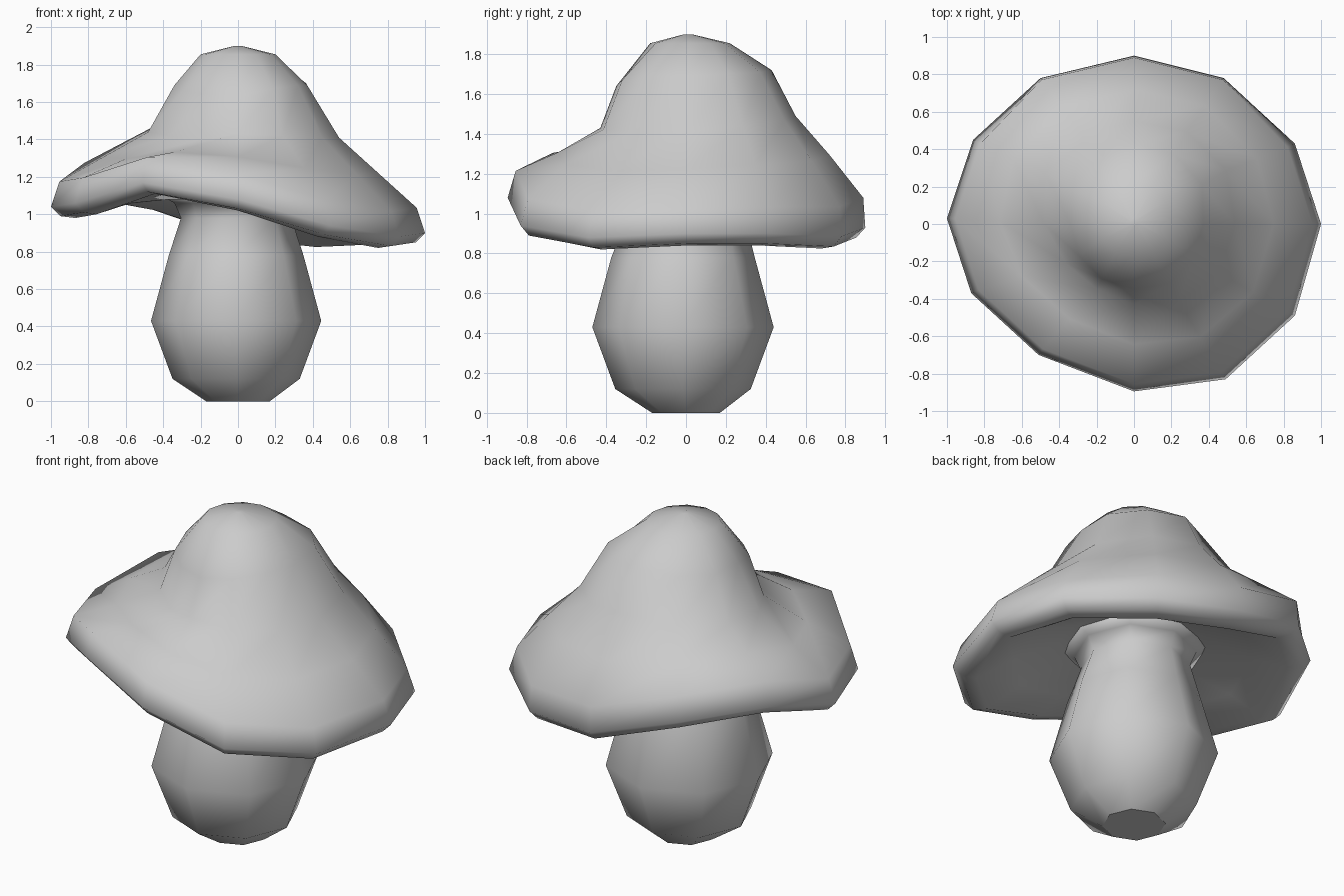
import bpy, bmesh
from math import cos, sin, tau

if "Cube" in bpy.data.objects:
    bpy.data.objects.remove(bpy.data.objects["Cube"])


def loft(name, rings):
    """Skin a stack of equal-sized closed rings, capping both ends."""
    bm = bmesh.new()
    loops = [[bm.verts.new(p) for p in ring] for ring in rings]
    n = len(loops[0])
    for a, b in zip(loops, loops[1:]):
        for i in range(n):
            j = (i + 1) % n
            bm.faces.new((a[i], a[j], b[j], b[i]))
    bm.faces.new(loops[0][::-1])
    bm.faces.new(loops[-1])
    bmesh.ops.recalc_face_normals(bm, faces=bm.faces)
    mesh = bpy.data.meshes.new(name)
    bm.to_mesh(mesh)
    bm.free()
    mesh.shade_smooth()
    obj = bpy.data.objects.new(name, mesh)
    bpy.context.collection.objects.link(obj)
    return obj


def circle(r, z, n, cx=0.0, cy=0.0):
    return polar([r] * n, [z] * n, cx, cy)


def polar(radii, heights, cx=0.0, cy=0.0):
    n = len(radii)
    return [(cx + r * cos(tau * i / n), cy + r * sin(tau * i / n), z)
            for i, (r, z) in enumerate(zip(radii, heights))]


# Stem: bulbous eight-sided body, flaring where it meets the cap
stem = [(0.17, 0.0), (0.34, 0.12), (0.455, 0.43), (0.36, 0.78),
        (0.295, 0.98), (0.33, 1.06), (0.42, 1.11)]
stem_obj = loft("stem", [circle(r, z, 8, -0.01 if z else 0, -0.015 if 0.1 < z < 0.9 else 0)
                         for r, z in stem])
for poly in stem_obj.data.polygons:
    if poly.normal.z < -0.99:
        poly.use_smooth = False      # flat foot

# Cap: wavy twelve-sided brim, counter-clockwise from +x
brim = [(1, 0), (.86, .43), (.48, .78), (0, .90), (-.50, .78), (-.86, .45),
        (-1, .03), (-.87, -.37), (-.51, -.70), (0, -.895), (.49, -.83), (.86, -.49)]
brim_z = [.90, .90, .885, .93, 1.08, 1.14, 1.04, 1.06, 1.17, 1.08, .94, .88]
# shoulder where brim meets dome, with a dent front-left
shoulder = polar([.54, .57, .57, .55, .55, .54, .48, .42, .40, .43, .48, .52],
                 [1.41, 1.44, 1.47, 1.49, 1.48, 1.46, 1.44, 1.42, 1.40, 1.43, 1.42, 1.41])
# upper dome
dome = polar([.37, .42, .43, .43, .40, .38, .34, .34, .34, .35, .37, .37],
             [1.69, 1.70, 1.71, 1.72, 1.70, 1.69, 1.69, 1.66, 1.64, 1.64, 1.67, 1.69])


def scaled(s, dz):
    return [(x * s, y * s, z + dz) for (x, y), z in zip(brim, brim_z)]


def mix(a, b, t, dz):
    """Ring part-way between two others, raised by dz."""
    dz = dz if isinstance(dz, list) else [dz] * len(a)
    return [(u[0] + (v[0] - u[0]) * t, u[1] + (v[1] - u[1]) * t,
             u[2] + (v[2] - u[2]) * t + d) for u, v, d in zip(a, b, dz)]


edge = scaled(0.955, 0.135)
for k in (2, 3, 4):                  # rear edge stands nearly upright
    x, y, z = edge[k]
    edge[k] = (x * 1.035, y * 1.035, z + 0.015)
under = circle(0.42, 1.08, 12)
loft("cap", [
    circle(0.24, 1.12, 12),
    under,
    mix(scaled(0.86, -0.055), under, 0.45, 0.02),
    scaled(0.87, -0.06),
    scaled(0.95, -0.05),
    scaled(1.0, 0.0),
    edge,
    mix(edge, shoulder, 0.5, [0, .01, .01, .01, 0, 0, 0, -.01, -.02, -.015, 0, 0]),
    shoulder,
    dome,
    circle(0.20, 1.855, 12, 0.0, 0.02),
    circle(0.02, 1.90, 12, 0.0, 0.01),
])
